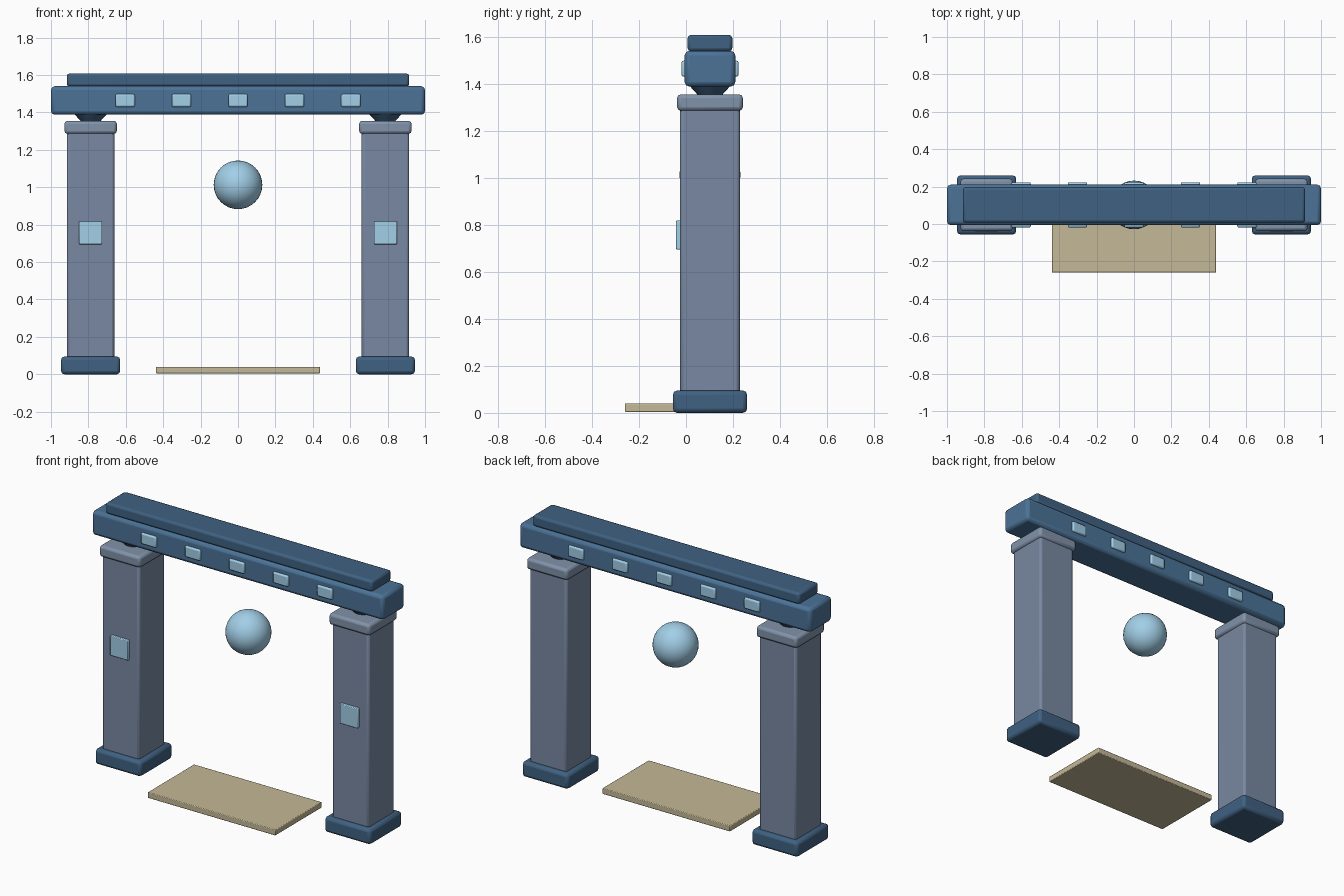
import bpy

if "Cube" in bpy.data.objects:
    bpy.data.objects.remove(bpy.data.objects["Cube"])


def material(name, rgb):
    m = bpy.data.materials.new(name)
    m.diffuse_color = (*rgb, 1)
    m.use_nodes = True
    m.node_tree.nodes["Principled BSDF"].inputs["Base Color"].default_value = m.diffuse_color
    return m


STONE = material("grey_blue_stone", (0.19, 0.25, 0.36))
TRIM = material("pale_stone", (0.22, 0.29, 0.40))
BEAM = material("blue_beam", (0.07, 0.17, 0.31))
DARK = material("dark_blue", (0.05, 0.12, 0.22))
GLOW = material("light_blue", (0.36, 0.62, 0.80))
SAND = material("sand", (0.55, 0.48, 0.31))


def box(name, x, y, z, mat, bevel):
    """Bevelled box from (min, max) ranges."""
    bpy.ops.mesh.primitive_cube_add(size=1, location=[(a + b) / 2 for a, b in (x, y, z)])
    o = bpy.context.object
    o.name = name
    o.scale = [b - a for a, b in (x, y, z)]
    bpy.ops.object.transform_apply(location=False, rotation=False, scale=True)
    o.data.materials.append(mat)
    mod = o.modifiers.new("Bevel", 'BEVEL')
    mod.width = bevel
    mod.segments = 2
    bpy.ops.object.shade_smooth_by_angle()
    return o


def around(c, half):
    return (c - half, c + half)


YC = 0.102  # depth centre of the gate

# Pillars with base, capital, bearing and front inlay
for side, s in (("left", -1), ("right", 1)):
    cx = s * 0.788
    box(side + "_pillar_base", around(cx, 0.158), around(YC, 0.158), (0, 0.095), DARK, 0.018)
    box(side + "_pillar", around(cx, 0.127), around(YC, 0.127), (0.002, 1.30), STONE, 0.014)
    box(side + "_capital", around(cx, 0.14), around(YC, 0.14), (1.285, 1.355), TRIM, 0.016)
    box(side + "_inlay", around(cx, 0.062), (-0.042, 0.0), (0.695, 0.818), GLOW, 0.004)
    bpy.ops.mesh.primitive_cone_add(vertices=24, radius1=0.045, radius2=0.095, depth=0.055,
                                    location=(cx, YC, 1.3725))
    o = bpy.context.object
    o.name = side + "_bearing"
    o.data.materials.append(DARK)
    bpy.ops.object.shade_smooth_by_angle()

# Lintel and its top rail
box("lintel", (-1, 1), around(YC, 0.108), (1.388, 1.54), BEAM, 0.02)
box("top_rail", (-0.915, 0.915), around(YC, 0.095), (1.538, 1.608), DARK, 0.014)

# Lights on both faces of the lintel
for i in range(5):
    cx = (i - 2) * 0.302
    for face, s in (("front", -1), ("back", 1)):
        box(f"{face}_light_{i + 1}", around(cx, 0.052), around(YC + s * 0.105, 0.016),
            (1.43, 1.498), GLOW, 0.008)

# Floating orb
bpy.ops.mesh.primitive_uv_sphere_add(segments=32, ring_count=16, radius=0.13,
                                     location=(0, YC, 1.013))
orb = bpy.context.object
orb.name = "orb"
orb.data.materials.append(GLOW)
bpy.ops.object.shade_smooth()

# Threshold slab
box("threshold", (-0.438, 0.438), (-0.26, 0.195), (0.004, 0.04), SAND, 0.004)
